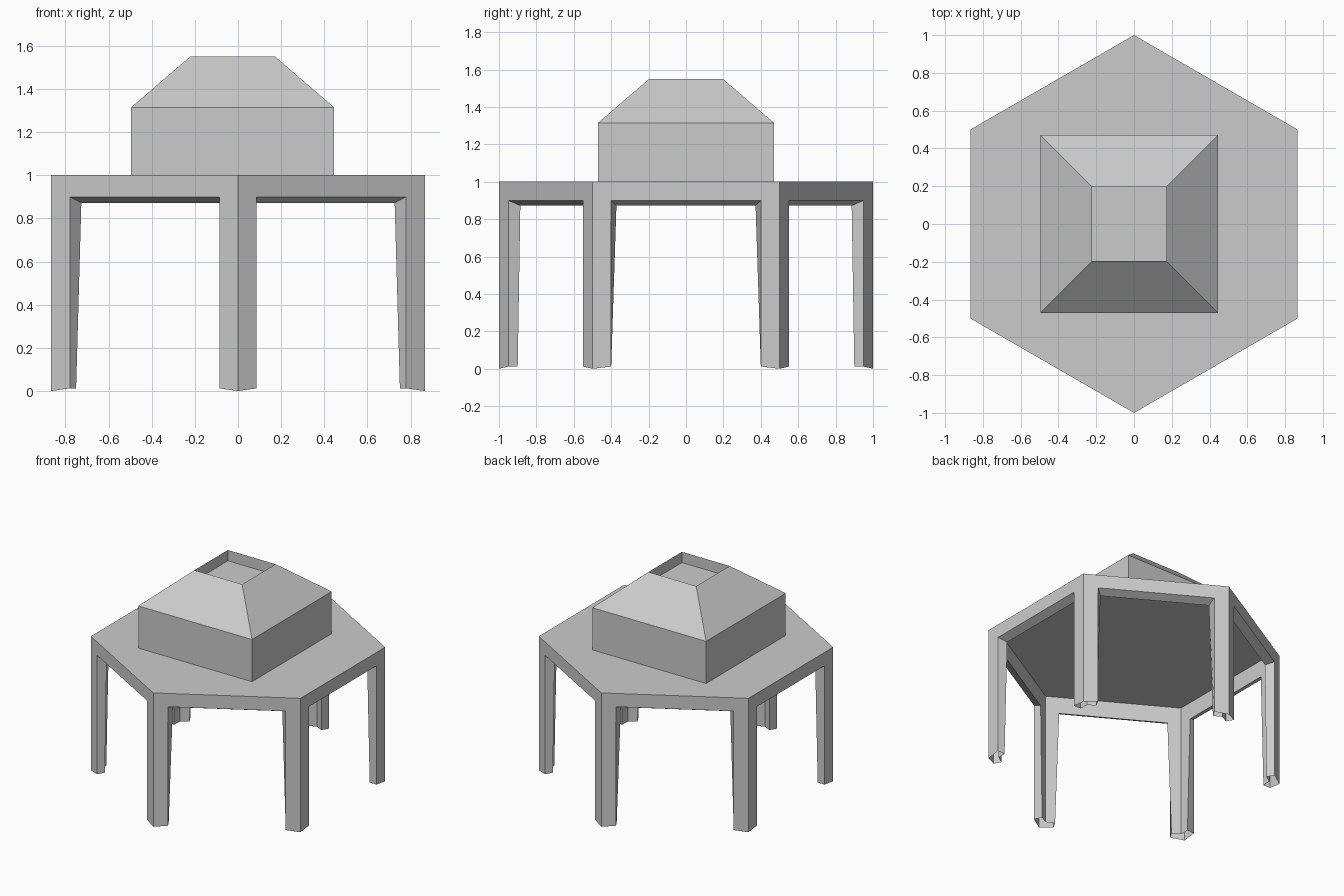
import bpy, bmesh
from math import sin, cos, pi
from mathutils import Vector

if "Cube" in bpy.data.objects:
    bpy.data.objects.remove(bpy.data.objects["Cube"])


def make_object(name, bm):
    bmesh.ops.remove_doubles(bm, verts=bm.verts, dist=1e-5)
    bmesh.ops.recalc_face_normals(bm, faces=bm.faces)
    mesh = bpy.data.meshes.new(name)
    bm.to_mesh(mesh)
    bm.free()
    obj = bpy.data.objects.new(name, mesh)
    bpy.context.collection.objects.link(obj)
    return obj


def add_face(bm, points):
    return bm.faces.new([bm.verts.new(p) for p in points])


# Six-sided table: thin top, double-walled sides with an opening in each, hollow feet
FOOT = 0.012
INNER = 0.93
UNDER = 0.996


def corner(i, r, z):
    a = -pi / 2 + i * pi / 3
    return Vector((r * cos(a), r * sin(a), z))


def opening(i, depth, low_inset, top_inset, top_z):
    a, b = corner(i, 1, 0), corner(i + 1, 1, 0)
    along = (b - a).normalized()
    inward = Vector((-along.y, along.x, 0)) * depth
    up, foot = Vector((0, 0, top_z)), Vector((0, 0, FOOT))
    return [b - along * low_inset + inward + foot,
            b - along * top_inset + inward + up,
            a + along * top_inset + inward + up,
            a + along * low_inset + inward + foot]


bm = bmesh.new()
for r, z in ((1, 1.0), (INNER, UNDER)):
    add_face(bm, [corner(i, r, z) for i in range(6)])
for i in range(6):
    outer = opening(i, 0, 0.1, 0.1, 0.9)
    inner = opening(i, 0.058, 0.1, 0.128, 0.872)
    # outer and inner walls of this side
    for r, top, low, hole in ((1, 1.0, 0, outer), (INNER, UNDER, FOOT, inner)):
        add_face(bm, [corner(i, r, low), corner(i, r, top),
                      corner(i + 1, r, top), corner(i + 1, r, low)] + hole)
    # jambs and lintel of the opening
    for j in range(3):
        add_face(bm, [outer[j], outer[j + 1], inner[j + 1], inner[j]])
make_object("hexagonal_table", bm)

# Box with sloped top and a square recess, standing open on the table top
CX = -0.025


def ring(half, z):
    return [Vector((CX + sx * half, sy * half, z))
            for sx, sy in ((-1, -1), (1, -1), (1, 1), (-1, 1))]


bm = bmesh.new()
rings = [ring(h, z) for h, z in ((0.47, 1.0), (0.47, 1.315), (0.197, 1.55), (0.197, 1.47))]
for lower, upper in zip(rings, rings[1:]):
    for j in range(4):
        k = (j + 1) % 4
        add_face(bm, [lower[j], lower[k], upper[k], upper[j]])
add_face(bm, rings[-1])
make_object("sloped_box", bm)
